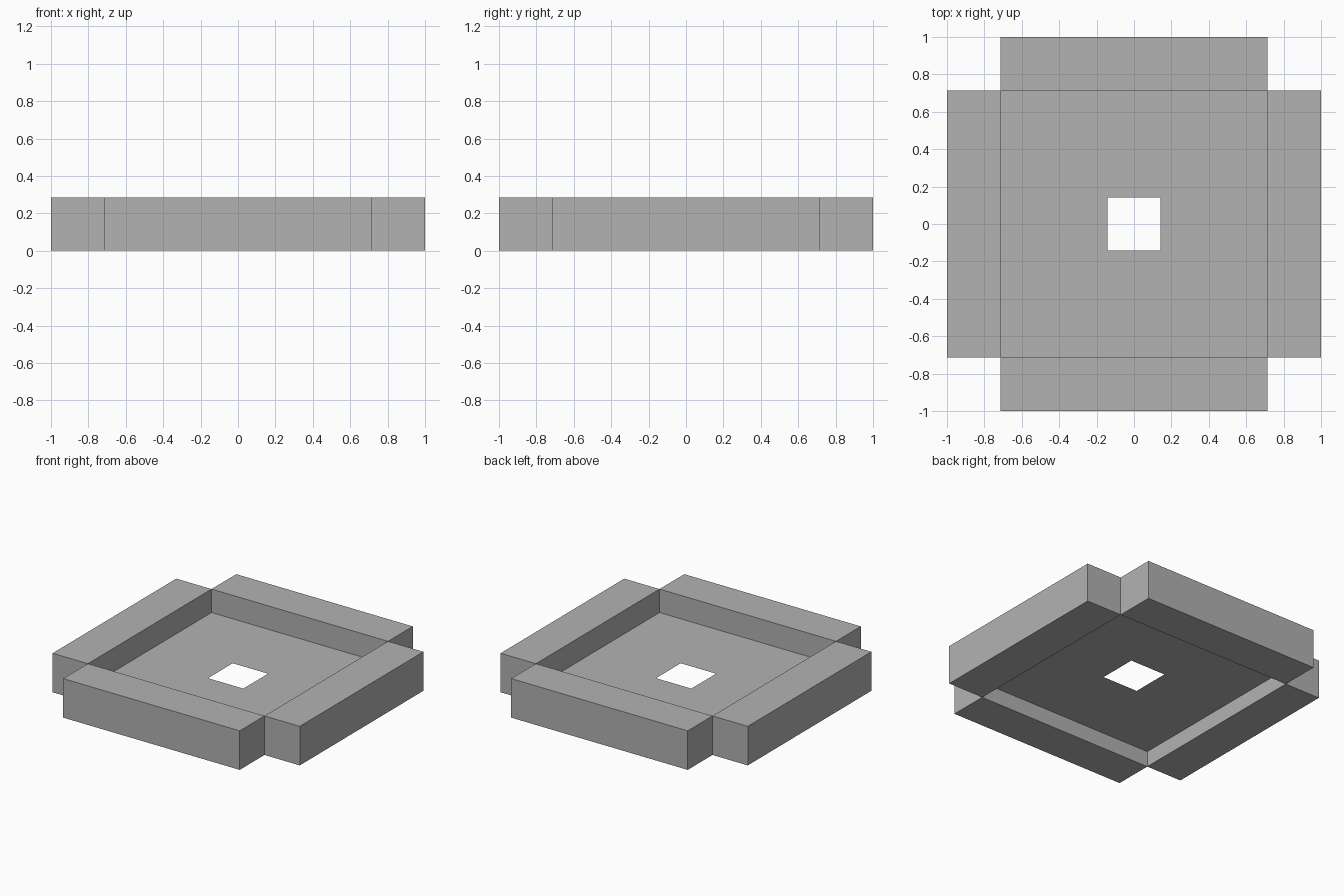
import bpy
import bmesh
from mathutils import Matrix, Vector

old = bpy.data.objects.get("Cube")
if old:
    bpy.data.objects.remove(old, do_unlink=True)

UNIT = 1 / 7            # half-width of the centre hole
INNER = 5 * UNIT        # half-width of the tray opening
BAR = 2 * UNIT          # width and height of each wall
FLOOR_Z = 0.8 * UNIT

grey = bpy.data.materials.new("light_grey")
grey.use_nodes = True
colour = (0.448, 0.448, 0.448, 1)
grey.diffuse_color = colour
grey.node_tree.nodes["Principled BSDF"].inputs["Base Color"].default_value = colour


def finish(name, bm):
    mesh = bpy.data.meshes.new(name)
    bm.to_mesh(mesh)
    bm.free()
    mesh.materials.append(grey)
    obj = bpy.data.objects.new(name, mesh)
    bpy.context.collection.objects.link(obj)


def wall(name, centre, size):
    bm = bmesh.new()
    bmesh.ops.create_cube(bm, size=1, matrix=Matrix.Translation(centre)
                          @ Matrix.Diagonal(Vector((*size, 1))))
    finish(name, bm)


# Four walls meeting only at their corner edges
offset = INNER + BAR / 2
for name, side in (("left_wall", 1), ("right_wall", -1)):
    wall(name, (side * offset, 0, BAR / 2), (BAR, 2 * INNER, BAR))
for name, side in (("back_wall", 1), ("front_wall", -1)):
    wall(name, (0, side * offset, BAR / 2), (2 * INNER, BAR, BAR))

# Thin floor sheet with a square hole: inset one face and remove its middle
bm = bmesh.new()
bmesh.ops.create_grid(bm, x_segments=1, y_segments=1, size=INNER,
                      matrix=Matrix.Translation((0, 0, FLOOR_Z)))
middle = bm.faces[:]
bmesh.ops.inset_region(bm, faces=middle, thickness=INNER - UNIT,
                       use_boundary=True, use_even_offset=True)
bmesh.ops.delete(bm, geom=middle, context='FACES')
finish("floor", bm)
